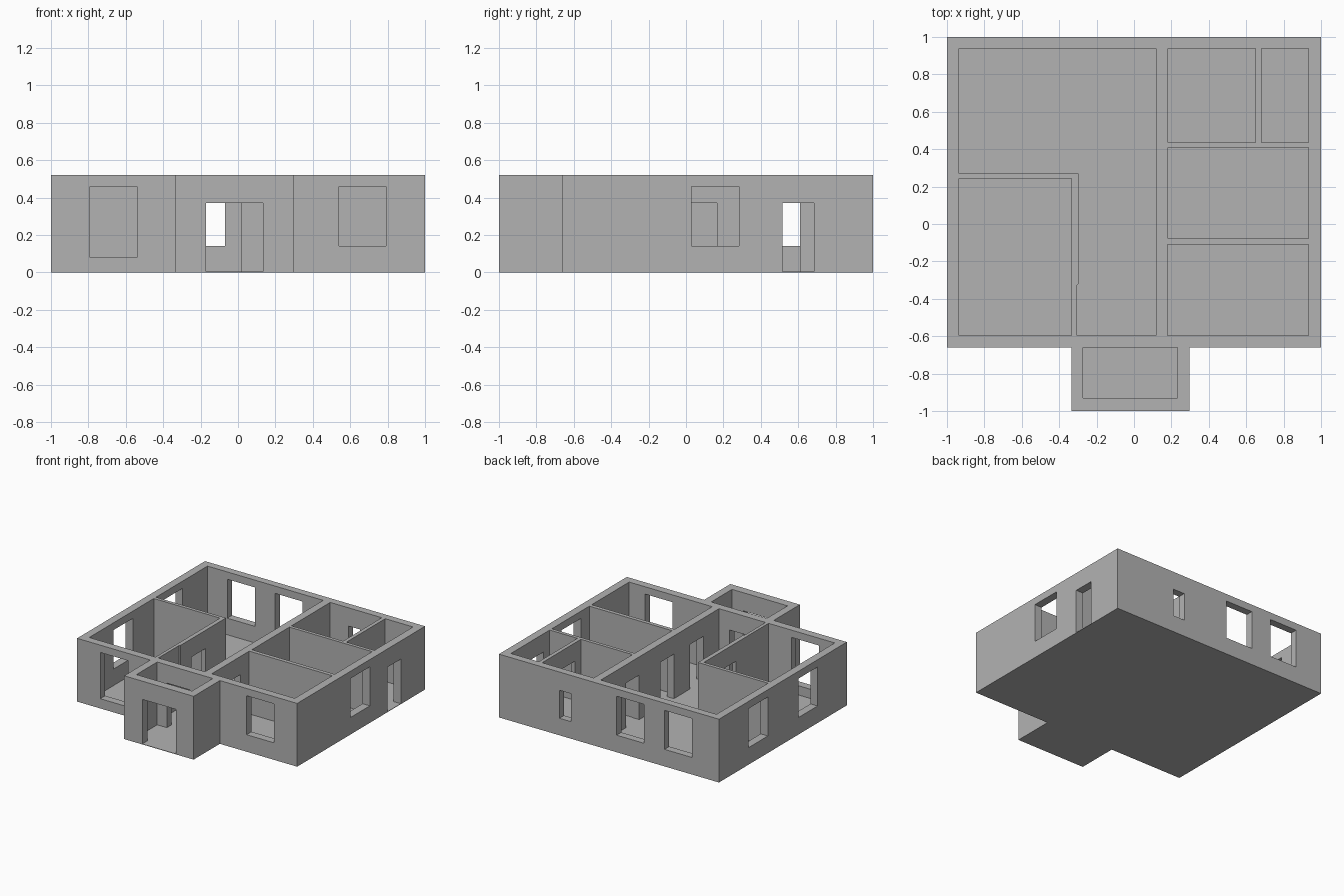
import bpy
import bmesh

if "Cube" in bpy.data.objects:
    bpy.data.objects.remove(bpy.data.objects["Cube"])

H = 0.52        # wall height
FLOOR = 0.004   # floor thickness
DOOR = 0.37     # door head
SILL, HEAD = 0.14, 0.46

grey = bpy.data.materials.new("plain grey")
grey.diffuse_color = (0.45, 0.45, 0.45, 1)
grey.use_nodes = True
grey.node_tree.nodes["Principled BSDF"].inputs["Base Color"].default_value = grey.diffuse_color


def prisms(name, profiles):
    """One object made of vertical prisms: list of (xy outline, z0, z1)."""
    bm = bmesh.new()
    for pts, z0, z1 in profiles:
        face = bm.faces.new([bm.verts.new((x, y, z0)) for x, y in pts])
        out = bmesh.ops.extrude_face_region(bm, geom=[face])
        for v in out["geom"]:
            if isinstance(v, bmesh.types.BMVert):
                v.co.z = z1
    bmesh.ops.recalc_face_normals(bm, faces=bm.faces)
    me = bpy.data.meshes.new(name)
    bm.to_mesh(me)
    bm.free()
    me.materials.append(grey)
    ob = bpy.data.objects.new(name, me)
    bpy.context.collection.objects.link(ob)
    return ob


def rect(x0, x1, y0, y1):
    return [(x0, y0), (x1, y0), (x1, y1), (x0, y1)]


def cut(target, cutter):
    mod = target.modifiers.new("cut", 'BOOLEAN')
    mod.operation = 'DIFFERENCE'
    mod.solver = 'EXACT'
    mod.object = cutter
    bpy.context.view_layer.objects.active = target
    bpy.ops.object.modifier_apply(modifier=mod.name)
    bpy.data.objects.remove(cutter)


# footprint with entrance porch
footprint = [(-1, 1), (-1, -0.66), (-0.335, -0.66), (-0.335, -1),
             (0.297, -1), (0.297, -0.66), (1, -0.66), (1, 1)]
prisms("floor", [(footprint, 0, FLOOR)])
walls = prisms("walls", [(footprint, FLOOR, H)])

# room spaces
rooms = [
    # living room and hall
    [(-0.935, 0.939), (-0.935, 0.27), (-0.298, 0.27), (-0.298, -0.32),
     (-0.306, -0.33), (-0.306, -0.596), (0.117, -0.596), (0.117, 0.939)],
    rect(-0.935, -0.333, -0.596, 0.242),   # front left room
    rect(0.181, 0.65, 0.436, 0.939),       # back room
    rect(0.681, 0.934, 0.436, 0.939),      # back corner room
    rect(0.181, 0.934, -0.078, 0.408),     # middle right room
    rect(0.179, 0.934, -0.596, -0.11),     # front right room
    rect(-0.272, 0.233, -0.93, -0.66),     # porch
]
cut(walls, prisms("room_cutter", [(r, -0.1, 0.7) for r in rooms]))

# openings: x0, x1, y0, y1, z0, z1
openings = [
    # front windows
    (-0.79, -0.54, -0.7, -0.55, 0.08, HEAD),
    (0.54, 0.79, -0.7, -0.55, SILL, HEAD),
    # back windows
    (-0.755, -0.505, 0.9, 1.05, SILL, HEAD),
    (-0.32, -0.07, 0.9, 1.05, SILL, HEAD),
    (0.345, 0.45, 0.9, 1.05, SILL, DOOR),
    # left windows
    (-1.05, -0.9, 0.365, 0.615, SILL, HEAD),
    (-1.05, -0.9, -0.28, -0.03, SILL, HEAD),
    # right window and side door
    (0.9, 1.05, 0.03, 0.283, SILL, HEAD),
    (0.9, 1.05, 0.515, 0.685, -0.1, DOOR),
    # porch entrance and hall door
    (-0.17, 0.135, -1.05, -0.9, -0.1, DOOR),
    (-0.185, 0.02, -0.7, -0.55, -0.1, DOOR),
    # inner doors
    (-0.36, -0.27, -0.175, 0.003, -0.1, DOOR),
    (0.09, 0.21, -0.01, 0.165, -0.1, DOOR),
    (0.09, 0.21, -0.395, -0.22, -0.1, DOOR),
    (0.09, 0.21, 0.44, 0.61, -0.1, DOOR),
    (0.63, 0.70, 0.515, 0.685, -0.1, DOOR),
]
cut(walls, prisms("opening_cutter", [(rect(*o[:4]), o[4], o[5]) for o in openings]))
